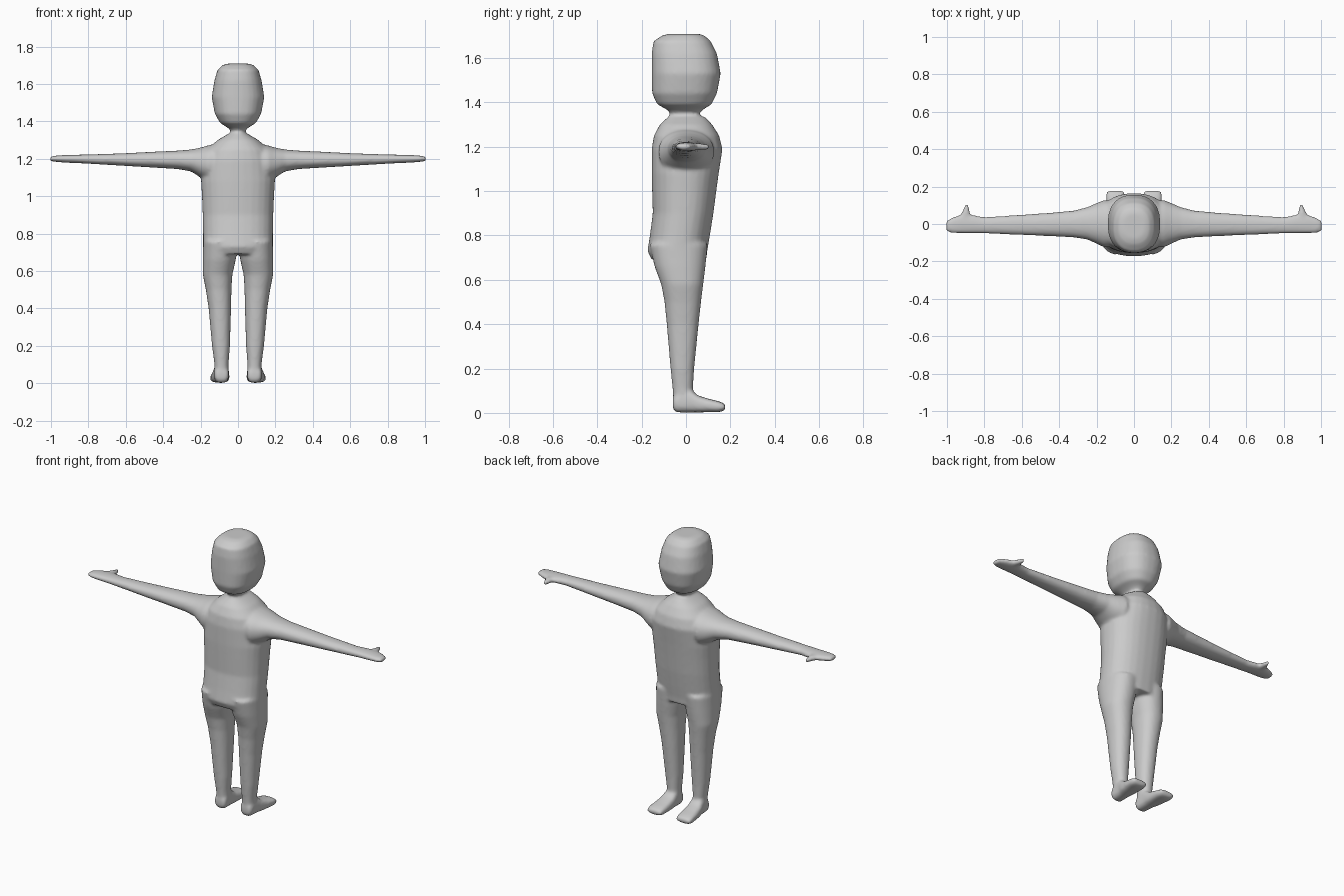
import bpy, bmesh, math

skin = bpy.data.materials.new("plain grey")
skin.diffuse_color = (0.6, 0.6, 0.6, 1)
bm = bmesh.new()


def loft(axis, rings, power=2.3, sides=28, mirror=False):
    """Closed tube through rings (position, a0, a1, b0, b1); a and b are the other two axes in order."""
    for sign in ((1, -1) if mirror else (1,)):
        loops = []
        for p, a0, a1, b0, b1 in rings:
            loop = []
            for i in range(sides):
                t = 2 * math.pi * (i + 0.5) / sides
                c, s = math.cos(t), math.sin(t)
                a = (a0 + a1) / 2 + (a1 - a0) / 2 * math.copysign(abs(c) ** (2 / power), c)
                b = (b0 + b1) / 2 + (b1 - b0) / 2 * math.copysign(abs(s) ** (2 / power), s)
                co = {'x': (p, a, b), 'y': (a, p, b), 'z': (a, b, p)}[axis]
                loop.append(bm.verts.new((co[0] * sign, co[1], co[2])))
            loops.append(loop)
        faces = [bm.faces.new(loops[0]), bm.faces.new(loops[-1])]
        for u, v in zip(loops, loops[1:]):
            for i in range(sides):
                j = (i + 1) % sides
                faces.append(bm.faces.new((u[i], u[j], v[j], v[i])))
        bmesh.ops.recalc_face_normals(bm, faces=faces)


def upright(rows):
    """Rows (z, half width, back, front) to symmetric rings."""
    return [(z, -w, w, b, f) for z, w, b, f in rows]


# head and neck
loft('z', upright([
    (1.30, .05, -.09, .09), (1.35, .036, -.07, .06), (1.37, .06, -.09, .08),
    (1.39, .095, -.13, .115), (1.44, .124, -.153, .14), (1.53, .141, -.155, .157),
    (1.62, .126, -.155, .14), (1.675, .11, -.147, .112), (1.70, .085, -.11, .085),
    (1.709, .06, -.08, .06)]), power=2.4)

# torso
loft('z', upright([
    (.69, .187, -.155, .092), (.73, .187, -.174, .096), (.80, .187, -.163, .108),
    (.90, .189, -.15, .124), (1.0, .193, -.153, .137), (1.08, .198, -.155, .148),
    (1.19, .19, -.155, .165), (1.25, .165, -.145, .15), (1.30, .11, -.118, .118),
    (1.335, .05, -.08, .085)]), power=2.3)

# legs
loft('z', [
    (.76, .0, .186, -.165, .098), (.66, .012, .188, -.142, .088), (.58, .03, .188, -.112, .078),
    (.50, .035, .172, -.097, .068), (.40, .037, .157, -.087, .057), (.20, .043, .139, -.07, .037),
    (.11, .05, .127, -.061, .032), (.04, .05, .125, -.056, .04)], power=2.2, mirror=True)

# feet
loft('y', [
    (-.06, .058, .118, .02, .065), (-.045, .05, .126, .002, .09), (.02, .048, .132, .002, .105),
    (.055, .046, .14, .002, .078), (.10, .045, .146, .003, .064), (.15, .046, .151, .003, .052),
    (.178, .055, .144, .012, .04)], power=2.8, mirror=True)

# arms and hands
loft('x', [
    (.08, -.12, .12, 1.08, 1.285), (.16, -.125, .128, 1.08, 1.272), (.20, -.105, .112, 1.10, 1.26),
    (.25, -.083, .09, 1.132, 1.25), (.32, -.072, .072, 1.145, 1.244), (.45, -.065, .06, 1.153, 1.238),
    (.60, -.059, .05, 1.162, 1.23), (.80, -.051, .037, 1.174, 1.223), (.86, -.05, .048, 1.177, 1.222),
    (.93, -.05, .05, 1.18, 1.22), (.975, -.049, .034, 1.184, 1.217), (1.006, -.038, .016, 1.188, 1.212)],
    power=2.2, mirror=True)

# thumbs
loft('y', [
    (.02, .86, .94, 1.182, 1.218), (.055, .875, .925, 1.184, 1.216),
    (.085, .882, .91, 1.186, 1.214), (.107, .884, .905, 1.188, 1.212)], power=2, mirror=True)

mesh = bpy.data.meshes.new("human_body")
bm.to_mesh(mesh)
bm.free()
mesh.materials.append(skin)
body = bpy.data.objects.new("human_body", mesh)
bpy.context.collection.objects.link(body)

# fuse the parts into one soft skin
fuse = body.modifiers.new("fuse", 'REMESH')
fuse.mode = 'VOXEL'
fuse.voxel_size = 0.009
fuse.use_smooth_shade = True
soften = body.modifiers.new("soften", 'SMOOTH')
soften.factor = 0.5
soften.iterations = 7
